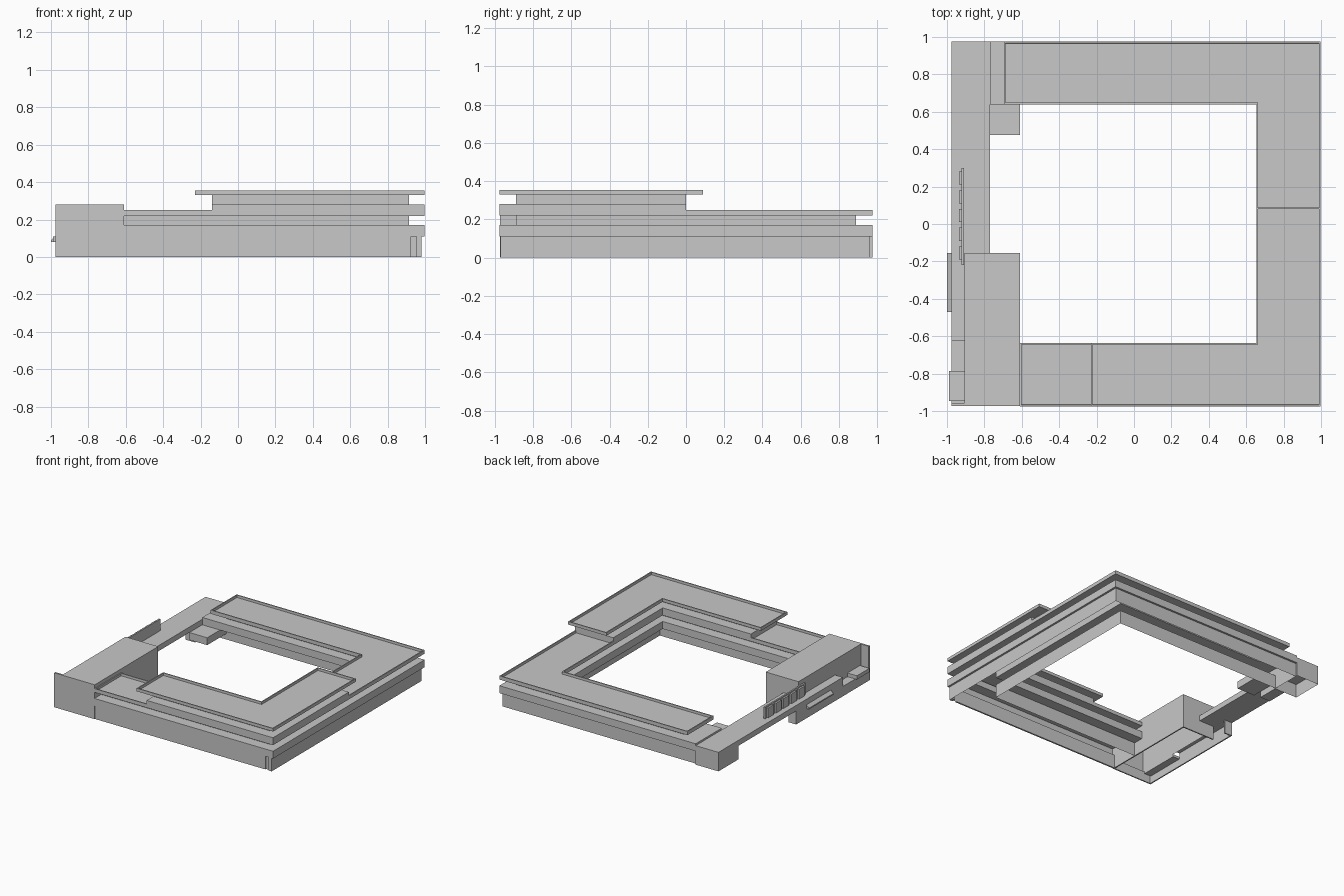
import bpy, bmesh

if "Cube" in bpy.data.objects:
    bpy.data.objects.remove(bpy.data.objects["Cube"])

grey = bpy.data.materials.new("light_grey")
grey.diffuse_color = (0.58, 0.58, 0.58, 1)
grey.use_nodes = True
grey.node_tree.nodes["Principled BSDF"].inputs["Base Color"].default_value = grey.diffuse_color


def prism(name, pts, z0, z1, top=True, bottom=True, rim=0.0):
    """Extrude an outline. top and bottom are True, False, or an inner outline that
    leaves only a lip; rim is the depth of a sunk deck."""
    bm = bmesh.new()
    lo = [bm.verts.new((x, y, z0)) for x, y in pts]
    hi = [bm.verts.new((x, y, z1)) for x, y in pts]
    n = len(pts)
    for i in range(n):
        j = (i + 1) % n
        bm.faces.new((lo[i], lo[j], hi[j], hi[i]))
    cap = None
    for ring, z, kind, up in ((hi, z1, top, True), (lo, z0, bottom, False)):
        if kind is True:
            f = bm.faces.new(ring if up else ring[::-1])
            cap = f if up else cap
        elif kind:
            inner = [bm.verts.new((x, y, z)) for x, y in kind]
            for i in range(n):
                j = (i + 1) % n
                q = [ring[i], ring[j], inner[j], inner[i]]
                f = bm.faces.new(q if up else q[::-1])
                if f.calc_area() < 1e-6:
                    bm.faces.remove(f)
    bm.normal_update()
    if rim and cap:
        bmesh.ops.inset_region(bm, faces=[cap], thickness=0.012)
        bmesh.ops.inset_region(bm, faces=[cap], thickness=0.0005)
        for v in cap.verts:
            v.co.z -= rim
    me = bpy.data.meshes.new(name)
    bm.to_mesh(me)
    bm.free()
    me.materials.append(grey)
    ob = bpy.data.objects.new(name, me)
    bpy.context.collection.objects.link(ob)
    return ob


def box(name, x0, x1, y0, y1, z0, z1, **kw):
    return prism(name, [(x0, y0), (x1, y0), (x1, y1), (x0, y1)], z0, z1, **kw)


def u_plan(o, i, back_end, front_end=-0.61):
    """Three wings round the court; o and i set the outer and court walls back."""
    return [(front_end, -0.975 + o), (0.998 - o, -0.975 + o), (0.998 - o, 0.975 - o),
            (back_end, 0.975 - o), (back_end, 0.64 + i), (0.655 + i, 0.64 + i),
            (0.655 + i, -0.635 - i), (front_end, -0.635 - i)]


def l_plan(o, i, x_end, y_end):
    """Front and right wings of the top storey."""
    return [(x_end, -0.975 + o), (0.998 - o, -0.975 + o), (0.998 - o, y_end),
            (0.655 + i, y_end), (0.655 + i, -0.635 - i), (x_end, -0.635 - i)]


# Wings, storey by storey (hollow and open below)
IN = 0.085
ground = u_plan(0.016, IN, -0.77)
windows = u_plan(IN, IN, -0.605)
prism("ground_walls", ground, 0, 0.11, top=False, bottom=False)
prism("lower_band", u_plan(0, 0, -0.77), 0.11, 0.17, top=windows, bottom=ground)
prism("middle_windows", windows, 0.17, 0.22, top=False, bottom=False)
prism("low_roof", u_plan(0, 0, -0.695), 0.22, 0.25, bottom=windows, rim=0.02)
prism("upper_band", l_plan(0, 0, -0.14, 0.0), 0.23, 0.28, bottom=False)
prism("upper_windows", l_plan(IN, IN, -0.14, 0.0), 0.28, 0.33, top=False, bottom=False)
prism("upper_roof", l_plan(0, 0, -0.23, 0.09), 0.33, 0.355, rim=0.02)

# Front wall facing and the end wall at the corner
box("front_facing", -0.61, 0.925, -0.968, -0.955, 0, 0.11)
box("corner_end_wall", 0.955, 0.982, -0.97, -0.94, 0, 0.11)

# Tall hall at the front left, open below
box("hall", -0.905, -0.61, -0.972, -0.155, 0.08, 0.28, bottom=False)
box("hall_front_wall", -0.975, -0.61, -0.972, -0.962, 0, 0.08)
box("hall_court_wall", -0.62, -0.61, -0.962, -0.155, 0, 0.08)
box("hall_back_wall", -0.905, -0.62, -0.165, -0.155, 0, 0.08)
box("hall_front_fin", -0.975, -0.905, -0.972, -0.957, 0.08, 0.28)
box("hall_ledge", -0.965, -0.905, -0.957, -0.625, 0.06, 0.08)
box("hall_window_box", -0.99, -0.905, -0.945, -0.785, 0.08, 0.11)
box("hall_side_wall_front", -0.975, -0.965, -0.962, -0.625, 0, 0.08)
box("hall_side_wall_back", -0.975, -0.965, -0.625, -0.025, 0, 0.11)
box("hall_return_wall", -0.965, -0.905, -0.035, -0.025, 0, 0.11)

# Entrance canopy: the outer upper edge is lowered to a wedge
canopy = box("canopy", -1.0, -0.975, -0.47, -0.155, 0.08, 0.11)
for v in canopy.data.vertices:
    if v.co.x < -0.99 and v.co.z > 0.1:
        v.co.z = 0.09

# Bridge along the left side
box("bridge_front", -0.975, -0.905, -0.625, -0.155, 0.11, 0.155)
box("bridge", -0.975, -0.77, -0.155, 0.975, 0.11, 0.155)
box("bridge_back_support", -0.975, -0.77, 0.72, 0.975, 0, 0.11, top=False, bottom=False)
box("bridge_inner_support", -0.86, -0.77, 0.55, 0.72, 0, 0.11)
box("court_platform", -0.77, -0.61, 0.475, 0.725, 0.05, 0.11)

# Upright screen with slats on the bridge
box("screen", -0.922, -0.910, -0.22, 0.30, 0.155, 0.25)
for k in range(5):
    y = -0.19 + 0.1 * k
    box(f"screen_slat_{k + 1}", -0.936, -0.922, y, y + 0.07, 0.16, 0.24)
